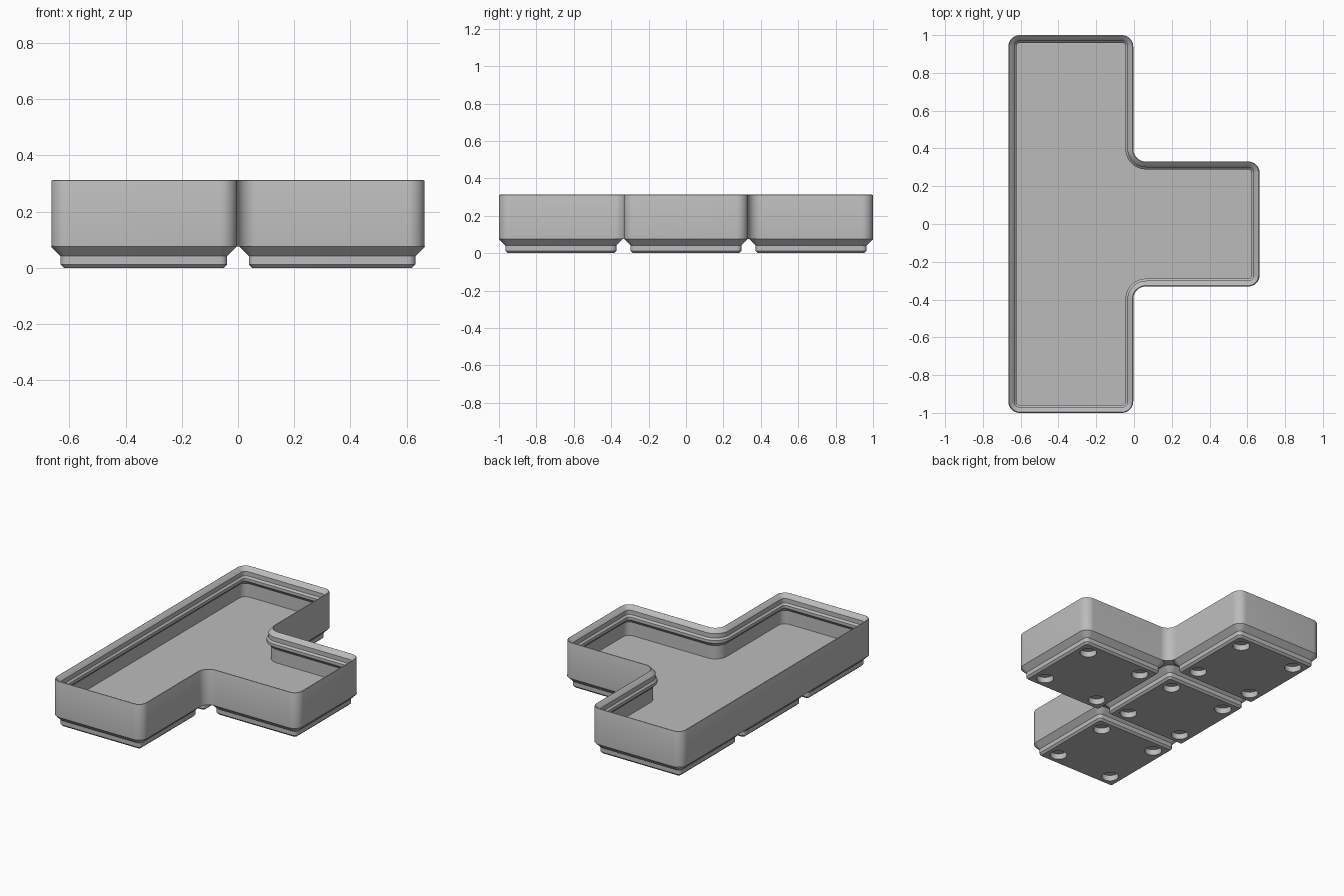
import bpy, bmesh, math
from mathutils import Vector

cube = bpy.data.objects.get("Cube")
if cube:
    bpy.data.objects.remove(cube, do_unlink=True)

grey = bpy.data.materials.new("plain grey")
grey.use_nodes = True
grey.diffuse_color = (0.5, 0.5, 0.5, 1)
grey.node_tree.nodes["Principled BSDF"].inputs["Base Color"].default_value = (0.5, 0.5, 0.5, 1)

SEGMENTS = 10
PITCH = 0.6693            # spacing of the square cells
HALF = 0.3307             # half width of one cell
CORNER, HOLLOW = 0.06, 0.067   # outer and inner corner radii
BASE = 0.0757             # height where the feet meet the body


def outline(corners, inset):
    """Rounded outline, counter-clockwise, moved inwards by inset."""
    pts = [Vector(c) for c in corners]
    loop = []
    for i, p in enumerate(pts):
        u = (p - pts[i - 1]).normalized()
        v = (pts[(i + 1) % len(pts)] - p).normalized()
        convex = u.cross(v) > 0
        r = CORNER if convex else HOLLOW
        centre = p + (v - u) * r
        radius = r - inset if convex else r + inset
        for k in range(SEGMENTS + 1):
            t = k / SEGMENTS * math.pi / 2
            loop.append(centre + (u * math.sin(t) - v * math.cos(t)) * radius)
    return loop


def loft(name, corners, profile):
    """Sweep an (inset, height) profile round an outline and cap both ends."""
    bm = bmesh.new()
    rings = [[bm.verts.new((p.x, p.y, z)) for p in outline(corners, d)]
             for d, z in profile]
    n = len(rings[0])
    for a, b in zip(rings, rings[1:]):
        for i in range(n):
            j = (i + 1) % n
            bm.faces.new((a[i], a[j], b[j], b[i]))
    bm.faces.new(rings[0][::-1])
    bm.faces.new(rings[-1])
    bmesh.ops.recalc_face_normals(bm, faces=bm.faces)
    mesh = bpy.data.meshes.new(name)
    bm.to_mesh(mesh)
    bm.free()
    mesh.materials.append(grey)
    return mesh


def add(name, mesh, location=(0, 0, 0)):
    obj = bpy.data.objects.new(name, mesh)
    obj.location = location
    bpy.context.collection.objects.link(obj)
    return obj


def smooth(obj):
    bpy.ops.object.select_all(action="DESELECT")
    obj.select_set(True)
    bpy.context.view_layer.objects.active = obj
    bpy.ops.object.shade_smooth_by_angle(angle=math.radians(30))


# T-shaped tray: outer wall, stepped stacking lip, inner wall, floor
right, inner = 0.664, -0.004
tray_corners = [(-right, -1), (inner, -1), (inner, -HALF), (right, -HALF),
                (right, HALF), (inner, HALF), (inner, 1), (-right, 1)]
tray_profile = [
    (0, BASE), (0, 0.307), (0.0015, 0.3108), (0.005, 0.3125), (0.009, 0.3105),
    (0.0303, 0.2855), (0.0303, 0.2568),             # lip slope and step
    (0.0414, 0.2457), (0.0414, 0.2266),             # lower slope and support
    (0.0151, 0.2), (0.0151, 0.1116),                # inner wall down to floor
]
smooth(add("tray_body", loft("tray_body", tray_corners, tray_profile)))

# One foot: chamfered square plug with four magnet holes
square = [(-HALF, -HALF), (HALF, -HALF), (HALF, HALF), (-HALF, HALF)]
foot_profile = [(0.047, 0), (0.0343, 0.0127), (0.0343, 0.0414),
                (0, BASE), (0.01, BASE + 0.01)]
plug = add("foot_plug", loft("foot", square, foot_profile))

bm = bmesh.new()
for sx in (-1, 1):
    for sy in (-1, 1):
        made = bmesh.ops.create_cone(bm, cap_ends=True, segments=32, radius1=0.0518,
                                     radius2=0.0518, depth=0.0764)
        bmesh.ops.translate(bm, verts=made["verts"], vec=(sx * 0.207, sy * 0.207, 0))
cutter_mesh = bpy.data.meshes.new("hole_cutter")
bm.to_mesh(cutter_mesh)
bm.free()
cutter_mesh.materials.append(grey)
cutter = add("hole_cutter", cutter_mesh)
cutter.hide_render = True

cut = plug.modifiers.new("holes", "BOOLEAN")
cut.operation = "DIFFERENCE"
cut.solver = "EXACT"
cut.object = cutter
bpy.context.view_layer.update()
foot_mesh = bpy.data.meshes.new_from_object(
    plug.evaluated_get(bpy.context.evaluated_depsgraph_get()))
bpy.data.objects.remove(plug, do_unlink=True)
bpy.data.objects.remove(cutter, do_unlink=True)

# A foot under each cell
cells = {"front": (-1, -1), "middle": (-1, 0), "back": (-1, 1), "side": (1, 0)}
for label, (cx, cy) in cells.items():
    foot = add(label + "_foot", foot_mesh.copy(), (cx * PITCH / 2, cy * PITCH, 0))
    smooth(foot)
